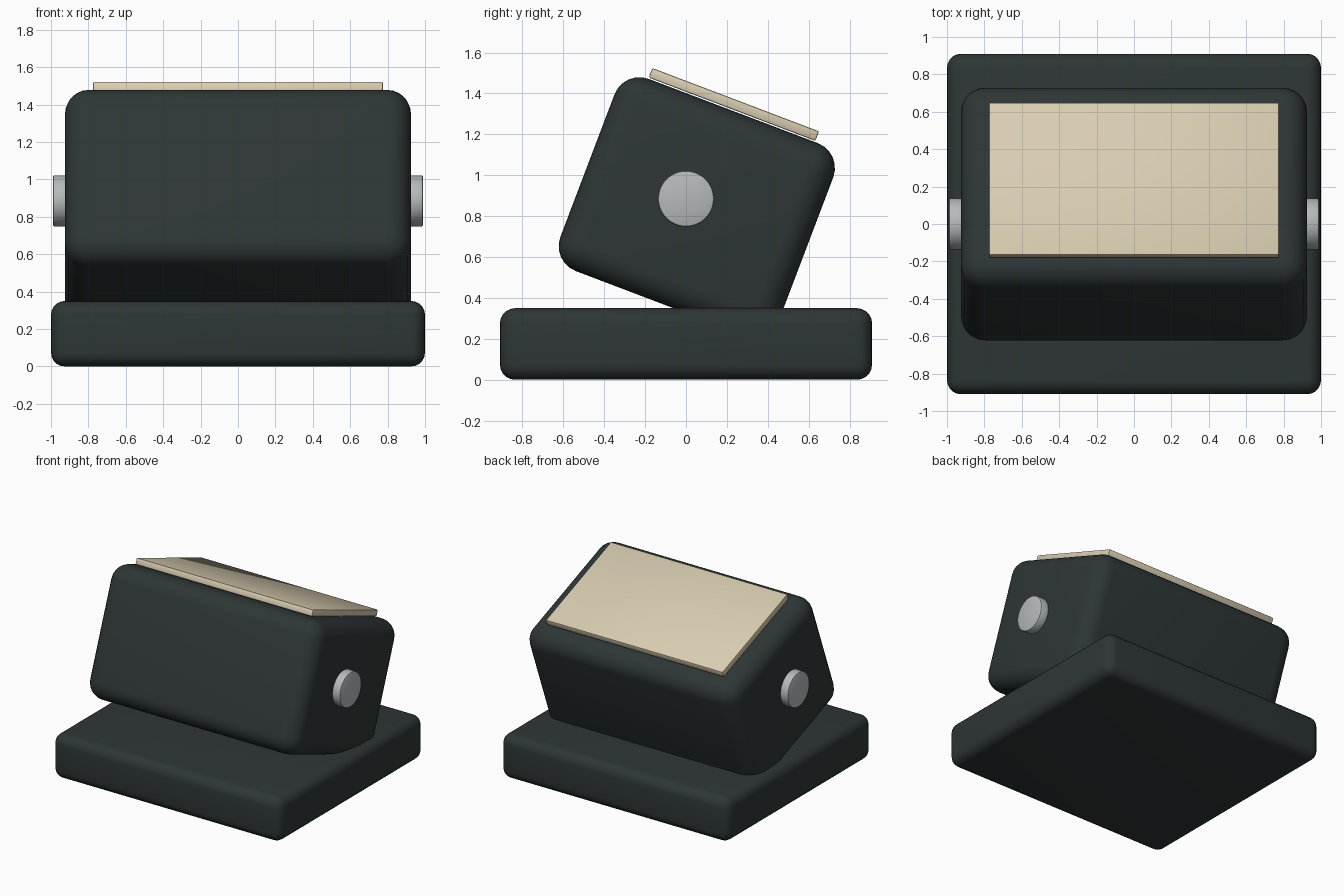
import bpy, math
from mathutils import Matrix, Vector

if "Cube" in bpy.data.objects:
    bpy.data.objects.remove(bpy.data.objects["Cube"])

def material(name, rgb):
    m = bpy.data.materials.new(name)
    m.diffuse_color = (*rgb, 1)
    m.use_nodes = True
    m.node_tree.nodes["Principled BSDF"].inputs["Base Color"].default_value = m.diffuse_color
    return m

dark = material("dark slate", (0.027, 0.037, 0.036))
cream = material("cream", (0.69, 0.61, 0.44))
steel = material("light steel", (0.46, 0.49, 0.50))

# Tilt of the head about its pivot axle
PIVOT = Vector((0, 0, 0.885))
TILT = Matrix.Translation(PIVOT) @ Matrix.Rotation(math.radians(-20.8), 4, 'X')

def finish(ob, name, mat, bevel, segments):
    ob.name = name
    ob.data.materials.append(mat)
    mod = ob.modifiers.new("rounded edges", 'BEVEL')
    mod.width, mod.segments = bevel, segments
    mod.limit_method = 'ANGLE'
    bpy.ops.object.modifier_apply(modifier=mod.name)
    bpy.ops.object.shade_smooth_by_angle(angle=math.radians(35))

def box(name, lo, hi, mat, bevel, segments, frame=Matrix()):
    lo, hi = Vector(lo), Vector(hi)
    bpy.ops.mesh.primitive_cube_add(size=1)
    ob = bpy.context.object
    ob.data.transform(Matrix.Translation((lo + hi) / 2) @ Matrix.Diagonal((*(hi - lo), 1)))
    finish(ob, name, mat, bevel, segments)
    ob.matrix_world = frame

# Base slab
box("base", (-1, -0.91, 0), (1, 0.91, 0.35), dark, 0.075, 5)

# Tilted head block and the pale panel on its top
box("head", (-0.925, -0.508, -0.522), (0.925, 0.636, 0.483), dark, 0.13, 6, TILT)
box("top_panel", (-0.775, -0.381, 0.489), (0.775, 0.491, 0.539), cream, 0.008, 2, TILT)

# Pivot pins on both sides
for side, x in (("left", -0.94), ("right", 0.94)):
    bpy.ops.mesh.primitive_cylinder_add(vertices=48, radius=0.137, depth=0.10)
    pin = bpy.context.object
    pin.data.transform(Matrix.Rotation(math.radians(90), 4, 'Y'))
    finish(pin, side + "_pivot_pin", steel, 0.01, 2)
    pin.location = PIVOT + Vector((x, 0, 0))
